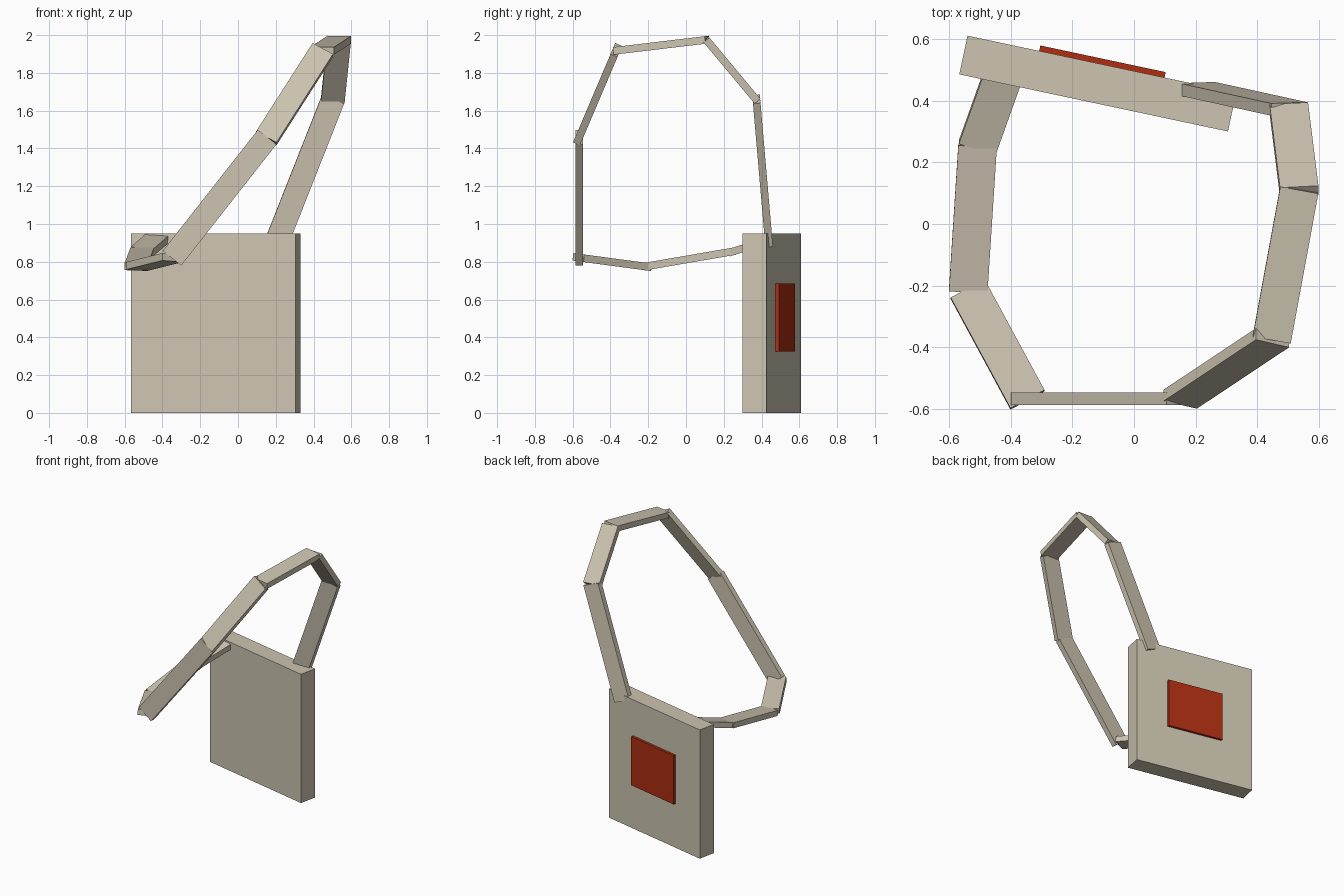
import bpy
import math
from mathutils import Vector, Matrix

if "Cube" in bpy.data.objects:
    bpy.data.objects.remove(bpy.data.objects["Cube"])


def material(name, rgb):
    m = bpy.data.materials.new(name)
    m.diffuse_color = (*rgb, 1.0)
    m.use_nodes = True
    m.node_tree.nodes["Principled BSDF"].inputs["Base Color"].default_value = m.diffuse_color
    return m


beige = material("beige cloth", (0.61, 0.555, 0.44))
red = material("red patch", (0.42, 0.027, 0.006))


def box(name, size, matrix, mat):
    bpy.ops.mesh.primitive_cube_add(size=1)
    ob = bpy.context.object
    ob.name = name
    ob.data.transform(Matrix.Diagonal((*size, 1)))
    ob.matrix_world = matrix
    ob.data.materials.append(mat)
    return ob


# Bag body, turned slightly about the vertical
W, D, H = 0.89, 0.128, 0.95
turn = Matrix.Translation((-0.1175, 0.455, 0)) @ Matrix.Rotation(math.radians(-12), 4, 'Z')
box("bag_body", (W, D, H), turn @ Matrix.Translation((0, 0, H / 2)), beige)

# Red patch on the back face
box("back_patch", (0.415, 0.03, 0.36),
    turn @ Matrix.Translation((0, D / 2 + 0.003, 0.505)), red)

# Shoulder strap: flat links between joints, thickness always in the side plane
joints = [Vector(p) for p in (
    (0.205, 0.438, 0.905), (0.502, 0.373, 1.657), (0.535, 0.108, 1.975),
    (0.447, -0.37, 1.918), (0.152, -0.566, 1.457), (-0.347, -0.566, 0.822),
    (-0.537, -0.215, 0.775), (-0.507, 0.25, 0.855), (-0.43, 0.465, 0.922))]
for i, (a, b) in enumerate(zip(joints, joints[1:])):
    d = (b - a).normalized()
    t = d.cross(Vector((1, 0, 0))).normalized()
    n = t.cross(d)
    m = Matrix((n, t, d)).transposed().to_4x4()
    m.translation = (a + b) / 2
    box(f"strap_link_{i + 1}", (0.125, 0.04, (b - a).length + 0.008), m, beige)
